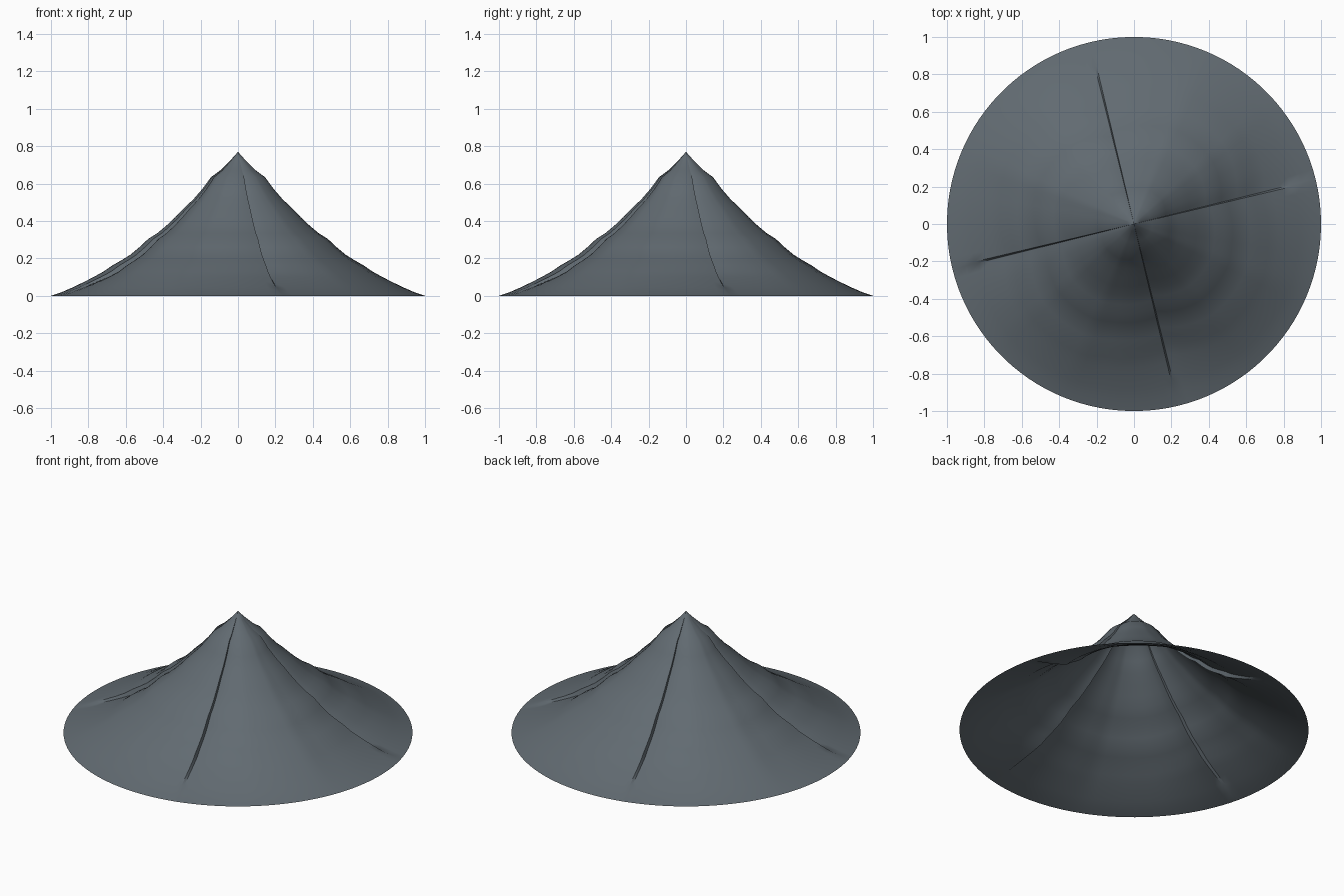
import bpy, bmesh, math

if "Cube" in bpy.data.objects:
    bpy.data.objects.remove(bpy.data.objects["Cube"], do_unlink=True)

# Height of the ridge crests against radius, and width of one fold against its turn
PROFILE = [(0, .77), (.04, .727), (.1, .67), (.15, .635), (.2, .57), (.25, .515),
           (.3, .47), (.35, .42), (.4, .375), (.45, .335), (.5, .305), (.55, .26),
           (.6, .22), (.65, .19), (.7, .163), (.75, .13), (.8, .1), (.85, .072),
           (.9, .045), (.95, .02), (1, 0)]
FOLD = [(0, .87), (.08, .91), (.2, .955), (.3, .985), (.45, .995), (.6, 1),
        (.7, .975), (.85, .955), (1, .93)]
SECTORS, STEPS = 4, 30
START, GAP = math.radians(14), .012


def interpolate(points, x):
    for (x0, y0), (x1, y1) in zip(points, points[1:]):
        if x <= x1:
            return y0 + (y1 - y0) * (x - x0) / (x1 - x0)
    return points[-1][1]


def flat_material(name, color):
    mat = bpy.data.materials.new(name)
    mat.use_nodes = True
    mat.diffuse_color = color
    mat.node_tree.nodes["Principled BSDF"].inputs["Base Color"].default_value = color
    return mat


# Directions around the peak: each quarter swells, then drops at a sharp crease
turns = []
quarter = math.tau / SECTORS
for sector in range(SECTORS):
    for i in range(STEPS + 1):
        t = i / STEPS
        angle = START + sector * quarter + t * (quarter - GAP)
        turns.append((angle, interpolate(FOLD, t)))

# Open folded cone, the folds fading into a round rim
bm = bmesh.new()
apex = bm.verts.new((0, 0, PROFILE[0][1]))
rings = []
for radius, height in PROFILE[1:]:
    fade = min(1, (1 - radius) / .25)
    ring = []
    for angle, width in turns:
        r = radius * (1 - (1 - width) * fade)
        ring.append(bm.verts.new((r * math.cos(angle), r * math.sin(angle), height)))
    rings.append(ring)

count = len(turns)
for j in range(count):
    k = (j + 1) % count
    bm.faces.new((apex, rings[0][j], rings[0][k]))
    for upper, lower in zip(rings, rings[1:]):
        bm.faces.new((upper[j], lower[j], lower[k], upper[k]))

mesh = bpy.data.meshes.new("mountain_peak")
bm.to_mesh(mesh)
bm.free()
mesh.materials.append(flat_material("slate_grey", (.12, .145, .165, 1)))
peak = bpy.data.objects.new("mountain_peak", mesh)
bpy.context.collection.objects.link(peak)

# Smooth slopes with the creases kept sharp
bpy.ops.object.select_all(action="DESELECT")
peak.select_set(True)
bpy.context.view_layer.objects.active = peak
bpy.ops.object.shade_smooth_by_angle(angle=math.radians(35))
